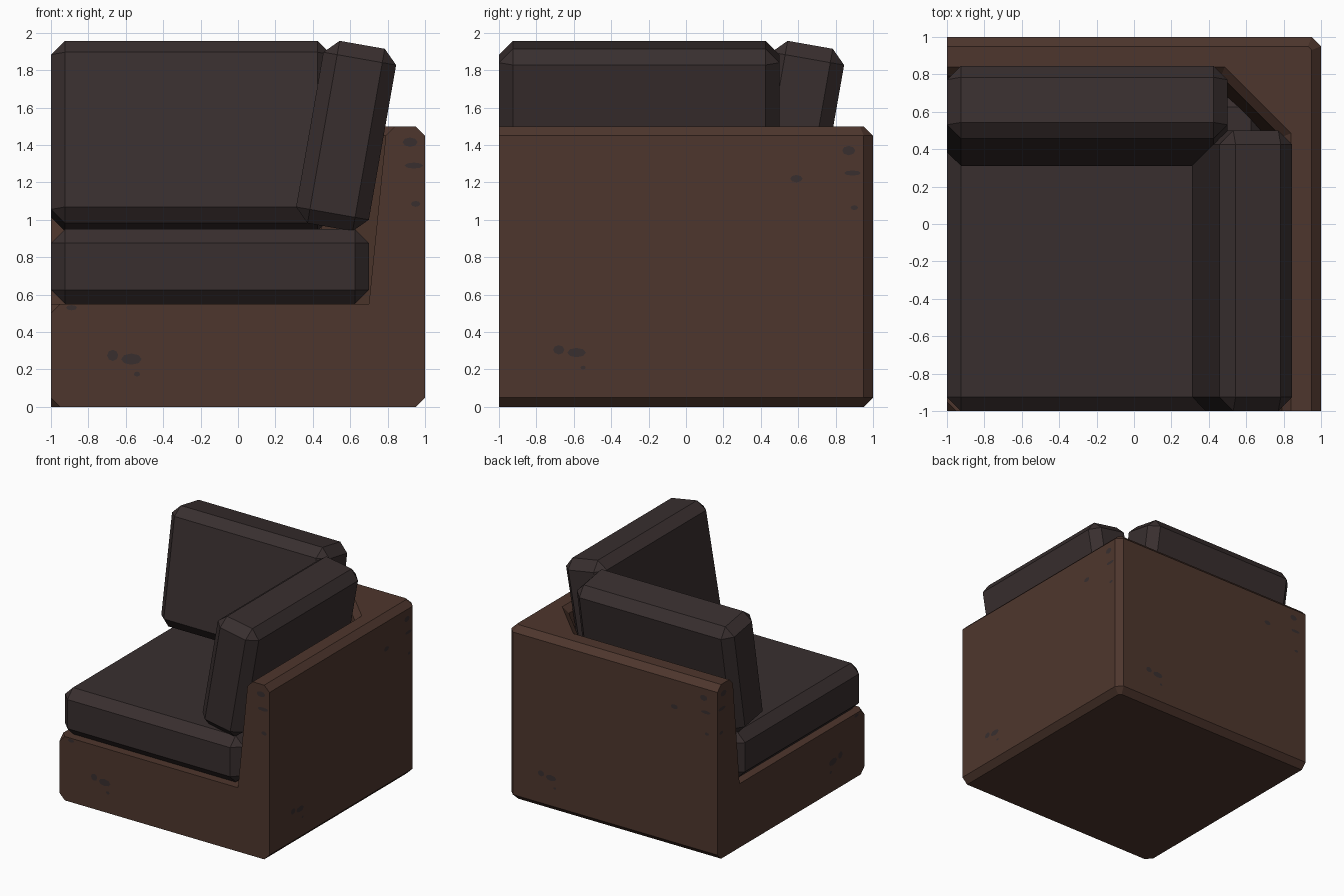
import bpy, bmesh, math
from mathutils import Vector

if "Cube" in bpy.data.objects:
    bpy.data.objects.remove(bpy.data.objects["Cube"])


def material(name, rgb):
    m = bpy.data.materials.new(name)
    m.diffuse_color = (*rgb, 1)
    m.use_nodes = True
    m.node_tree.nodes["Principled BSDF"].inputs["Base Color"].default_value = m.diffuse_color
    return m


BROWN = material("brown_leather", (0.076, 0.037, 0.026))
CHARCOAL = material("charcoal_fabric", (0.040, 0.028, 0.028))


def finish(bm, name, mat):
    bmesh.ops.recalc_face_normals(bm, faces=bm.faces)
    mesh = bpy.data.meshes.new(name)
    bm.to_mesh(mesh)
    bm.free()
    mesh.materials.append(mat)
    ob = bpy.data.objects.new(name, mesh)
    bpy.context.collection.objects.link(ob)
    return ob


# Frame: wall profile (x, z, y where the diagonal corner starts),
# swept along the right wall, across the corner and along the back wall
PROFILE = [(0.95, 0, 0.93), (1, 0.05, 0.95), (1, 1.45, 0.95), (0.95, 1.5, 0.93),
           (0.84, 1.5, 0.485), (0.79, 1.45, 0.465), (0.70, 0.55, 0.43)]
bm = bmesh.new()
stations = [
    [bm.verts.new((x, -1, z)) for x, z, c in PROFILE],
    [bm.verts.new((x, c, z)) for x, z, c in PROFILE],
    [bm.verts.new((c, x, z)) for x, z, c in PROFILE],
    [bm.verts.new((-1, x, z)) for x, z, c in PROFILE],
]
for a, b in zip(stations, stations[1:]):
    for i in range(len(PROFILE) - 1):
        bm.faces.new((a[i], a[i + 1], b[i + 1], b[i]))

# Front left corner of the frame, with its two clipped tips
top_f, top_l = bm.verts.new((-0.95, -1, 0.55)), bm.verts.new((-1, -0.95, 0.55))
bot_f, bot_l = bm.verts.new((-0.95, -1, 0)), bm.verts.new((-1, -0.95, 0))
hi, lo = bm.verts.new((-1, -1, 0.5)), bm.verts.new((-1, -1, 0.05))
bm.faces.new(stations[0] + [top_f, hi, lo, bot_f])
bm.faces.new(stations[3] + [top_l, hi, lo, bot_l])
bm.faces.new([s[-1] for s in stations] + [top_l, top_f])
bm.faces.new([s[0] for s in stations] + [bot_l, bot_f])
bm.faces.new((top_f, top_l, hi))
bm.faces.new((bot_f, bot_l, lo))
finish(bm, "sofa_frame", BROWN)


# Cushions: chamfered boxes
def cushion(name, size, centre, rot=(0, 0, 0)):
    bm = bmesh.new()
    bmesh.ops.create_cube(bm, size=1)
    bmesh.ops.scale(bm, vec=size, verts=bm.verts)
    bmesh.ops.bevel(bm, geom=bm.edges[:], offset=0.075, segments=1,
                    affect='EDGES', profile=0.5)
    ob = finish(bm, name, CHARCOAL)
    ob.location = centre
    ob.rotation_euler = rot


TILT = math.radians(10)
cushion("seat_cushion", (1.7, 1.7, 0.4), (-0.15, -0.15, 0.75))
cushion("right_cushion", (0.395, 1.5, 0.99), (0.578, -0.25, 1.448), (0, TILT, 0))
cushion("back_cushion", (1.5, 0.395, 0.99), (-0.25, 0.578, 1.448), (-TILT, 0, 0))


# Worn spots: thin dark patches (h, z, half width, half height) on the frame faces
def spots(name, to_world, patches):
    bm = bmesh.new()
    for h, z, w, t in patches:
        ring = []
        for i in range(8):
            a = math.tau * i / 8
            ring.append(bm.verts.new(to_world(h + w * math.cos(a), z + t * math.sin(a))))
        bm.faces.new(ring)
    finish(bm, name, CHARCOAL)


END = [(-0.67, 0.275, 0.03, 0.03), (-0.57, 0.255, 0.055, 0.03), (-0.54, 0.175, 0.017, 0.013),
       (-0.89, 0.53, 0.03, 0.014), (0.92, 1.415, 0.04, 0.025), (0.94, 1.29, 0.05, 0.016),
       (0.95, 1.085, 0.025, 0.016)]
OUTER = [(-0.68, 0.305, 0.03, 0.025), (-0.585, 0.29, 0.05, 0.025), (-0.55, 0.21, 0.014, 0.01),
         (0.59, 1.22, 0.033, 0.02), (0.87, 1.37, 0.035, 0.025), (0.89, 1.25, 0.045, 0.014),
         (0.9, 1.065, 0.02, 0.013)]
E = 1.002
spots("front_spots", lambda h, z: Vector((h, -E, z)), END)
spots("left_spots", lambda h, z: Vector((-E, h, z)), END)
spots("right_spots", lambda h, z: Vector((E, h, z)), OUTER)
spots("back_spots", lambda h, z: Vector((-h, E, z)), OUTER)
